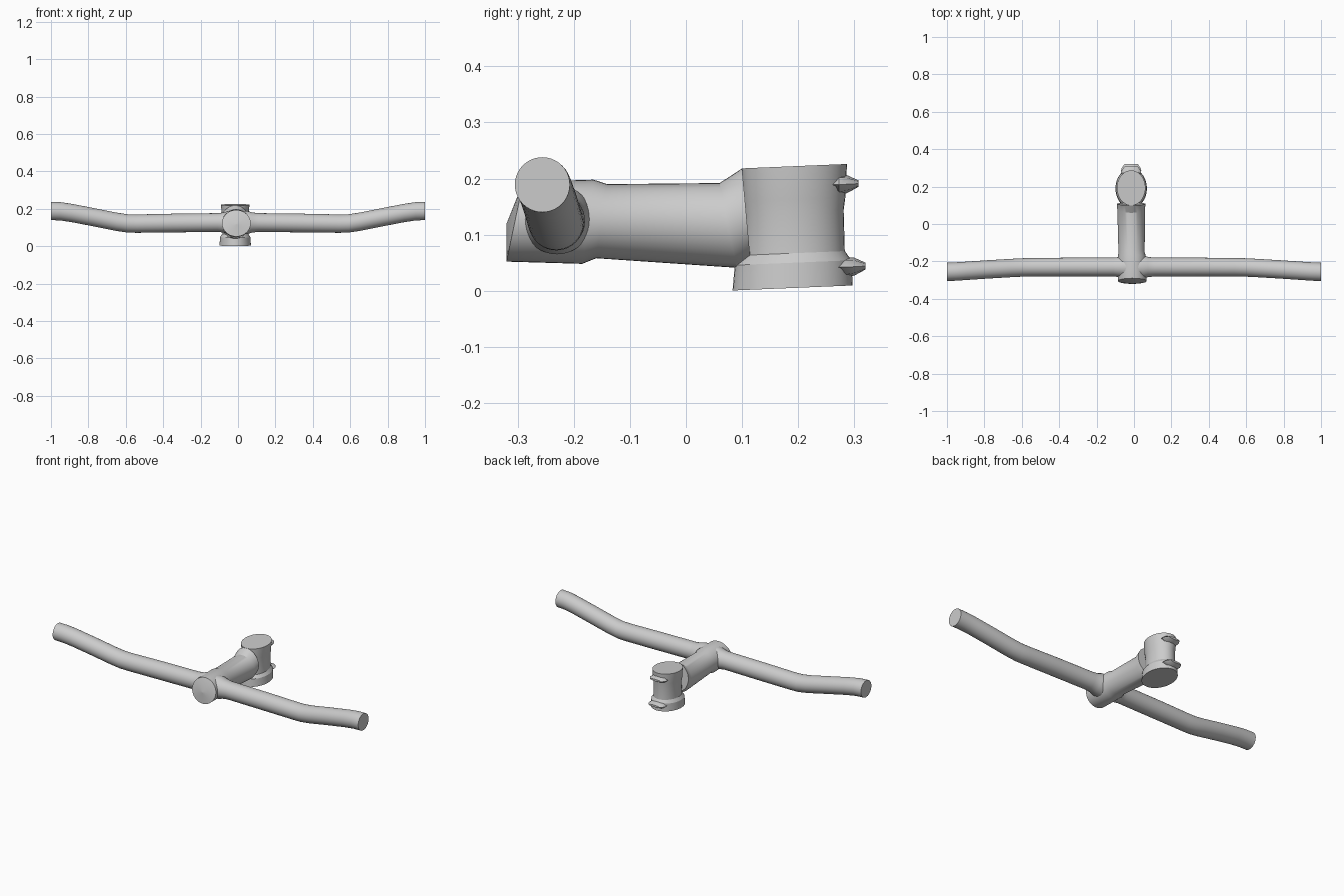
import bpy, bmesh, math
from mathutils import Vector


def loft(name, rings, sides):
    """Skin elliptical rings (centre, half axis u, half axis v) and cap both ends."""
    bm = bmesh.new()
    loops = []
    for c, u, v in rings:
        c, u, v = Vector(c), Vector(u), Vector(v)
        angles = [2 * math.pi * i / sides for i in range(sides)]
        loops.append([bm.verts.new(c + u * math.cos(a) + v * math.sin(a)) for a in angles])
    for a, b in zip(loops, loops[1:]):
        for i in range(sides):
            j = (i + 1) % sides
            bm.faces.new((a[i], a[j], b[j], b[i]))
    bm.faces.new(loops[0])
    bm.faces.new(loops[-1])
    bmesh.ops.recalc_face_normals(bm, faces=bm.faces)
    mesh = bpy.data.meshes.new(name)
    bm.to_mesh(mesh)
    bm.free()
    mesh.shade_smooth()
    mesh.set_sharp_from_angle(angle=math.radians(30))
    ob = bpy.data.objects.new(name, mesh)
    bpy.context.collection.objects.link(ob)
    return ob


# Handlebar: half stations (x, y, z, radius), mirrored across x
half = [(0.05, -0.23, 0.127, 0.062), (0.075, -0.23, 0.127, 0.054),
        (0.11, -0.23, 0.127, 0.05), (0.35, -0.23, 0.124, 0.05),
        (0.54, -0.231, 0.121, 0.049), (0.59, -0.232, 0.122, 0.049),
        (0.65, -0.235, 0.131, 0.049), (0.77, -0.242, 0.155, 0.049),
        (0.89, -0.25, 0.178, 0.049), (0.95, -0.254, 0.187, 0.049),
        (1.0, -0.256, 0.189, 0.049)]
stations = [(-x, y, z, r) for x, y, z, r in reversed(half)] + half
loft("handlebar", [((x, y, z), (0, r, 0), (0, 0, r)) for x, y, z, r in stations], 40)

# Stem: top point (y, z), bottom point (y, z), half width, x centre
stem = [((-0.32, 0.119), (-0.32, 0.117), 0.001, -0.009),
        ((-0.29, 0.194), (-0.32, 0.052), 0.077, -0.009),
        ((-0.165, 0.198), (-0.185, 0.048), 0.075, -0.011),
        ((-0.14, 0.190), (-0.16, 0.058), 0.070, -0.013),
        ((0.06, 0.192), (0.09, 0.041), 0.074, -0.015),
        ((0.10, 0.218), (0.115, 0.055), 0.076, -0.015)]
rings = []
for (ty, tz), (by, bz), w, cx in stem:
    rings.append(((cx, (ty + by) / 2, (tz + bz) / 2), (w, 0, 0),
                  (0, (ty - by) / 2, (tz - bz) / 2)))
loft("stem", rings, 40)

# Steerer clamp: z, y centre, half depth, half width, slightly tilted rings
clamp = [(0.005, 0.190, 0.107, 0.084), (0.050, 0.191, 0.104, 0.081),
         (0.067, 0.193, 0.090, 0.069), (0.140, 0.193, 0.088, 0.068),
         (0.163, 0.193, 0.091, 0.072), (0.222, 0.193, 0.094, 0.076)]
loft("steerer_clamp", [((-0.015, y, z), (rx, 0, 0), (0, ry, ry * 0.042))
                       for z, y, ry, rx in clamp], 40)

# Clamp bolt lugs at the back: tapered blocks
for name, z, tip in (("upper_bolt_lug", 0.189, 0.307), ("lower_bolt_lug", 0.042, 0.32)):
    loft(name, [((-0.015, 0.262, z), (0.05, 0, 0), (0, 0, 0.006)),
                ((-0.015, tip - 0.034, z), (0.054, 0, 0), (0, 0, 0.018)),
                ((-0.015, tip - 0.02, z + 0.001), (0.05, 0, 0), (0, 0, 0.016)),
                ((-0.015, tip, z + 0.002), (0.036, 0, 0), (0, 0, 0.006))], 8)
